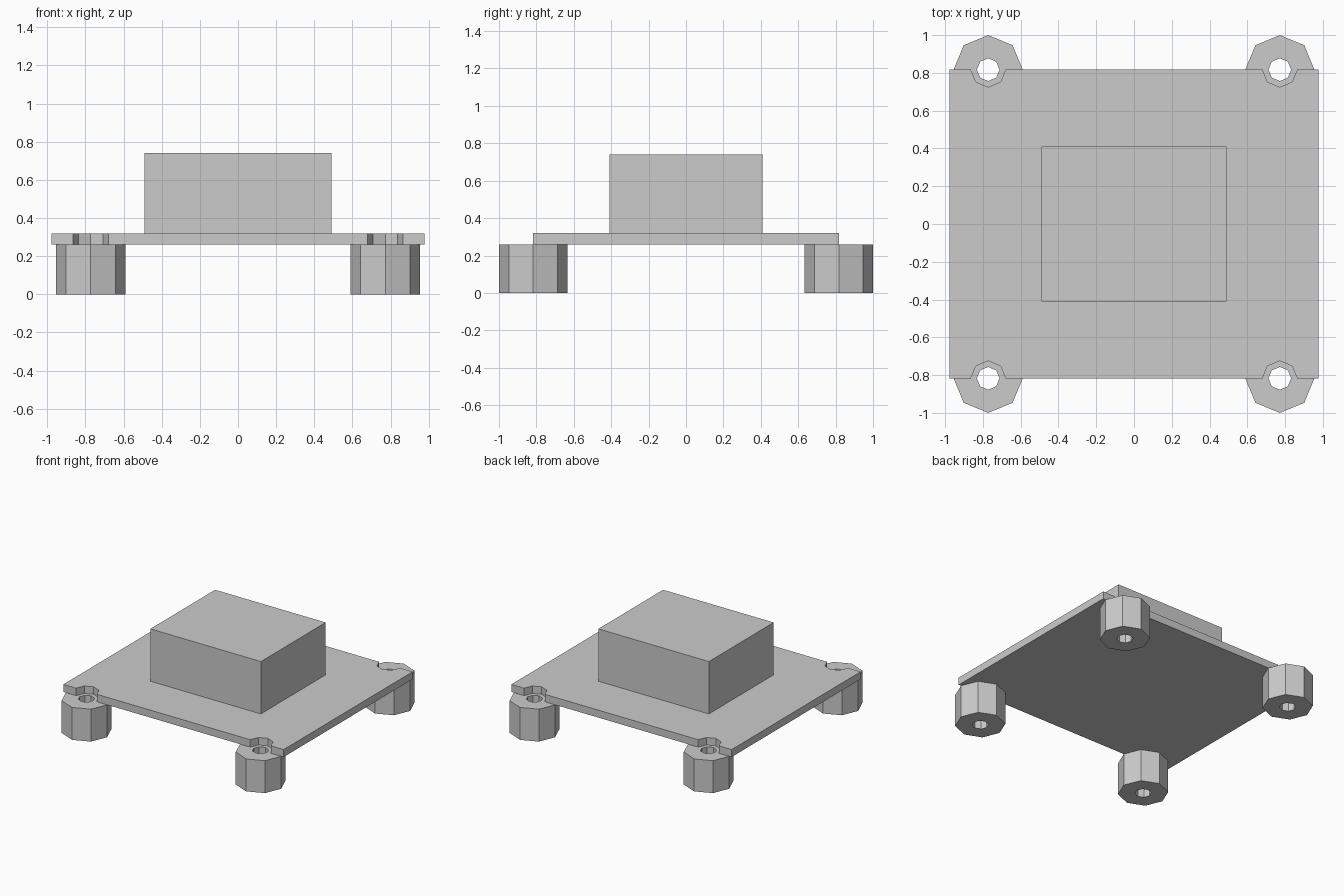
import bpy
import bmesh
from math import sin, cos, pi

cube = bpy.data.objects.get("Cube")
if cube:
    bpy.data.objects.remove(cube, do_unlink=True)

# Main dimensions
HALF_X, HALF_Y = 0.977, 0.817
POST_X, POST_Y = 0.772, 0.817
POST_TOP, BOARD_TOP, BLOCK_TOP = 0.26, 0.32, 0.74
POST_R, HOLE_R, NOTCH_R = 0.183, 0.06, 0.092
SIDES = 8

grey = bpy.data.materials.new("plain grey")
grey.use_nodes = True
grey.diffuse_color = (0.6, 0.6, 0.6, 1)
grey.node_tree.nodes["Principled BSDF"].inputs["Base Color"].default_value = (0.6, 0.6, 0.6, 1)


def finish(name, bm):
    bmesh.ops.recalc_face_normals(bm, faces=bm.faces)
    mesh = bpy.data.meshes.new(name)
    bm.to_mesh(mesh)
    bm.free()
    mesh.materials.append(grey)
    obj = bpy.data.objects.new(name, mesh)
    bpy.context.collection.objects.link(obj)
    return obj


def arc(cx, cy, radius, start, steps):
    """Points anticlockwise round an octagon, starting at a given corner."""
    angles = [2 * pi * (start + i) / SIDES for i in range(steps)]
    return [(cx + radius * cos(a), cy + radius * sin(a)) for a in angles]


def prism(name, outline, bottom, top):
    bm = bmesh.new()
    low = [bm.verts.new((x, y, bottom)) for x, y in outline]
    high = [bm.verts.new((x, y, top)) for x, y in outline]
    bm.faces.new(low)
    bm.faces.new(high)
    for i in range(len(outline)):
        j = (i + 1) % len(outline)
        bm.faces.new((low[i], low[j], high[j], high[i]))
    return finish(name, bm)


def hollow_post(name, cx, cy):
    """Octagonal post with a hole right through it."""
    bm = bmesh.new()
    rings = [[bm.verts.new((x, y, z)) for x, y in arc(cx, cy, r, 0, SIDES)]
             for r, z in ((POST_R, 0), (POST_R, POST_TOP), (HOLE_R, POST_TOP), (HOLE_R, 0))]
    for k, ring in enumerate(rings):
        above = rings[(k + 1) % len(rings)]
        for i in range(SIDES):
            j = (i + 1) % SIDES
            bm.faces.new((ring[i], ring[j], above[j], above[i]))
    return finish(name, bm)


# Board outline: front edge with two notches, then the same half turned round
front_edge = [(-HALF_X, -HALF_Y)]
for x in (-POST_X, POST_X):
    front_edge += reversed(arc(x, -POST_Y, NOTCH_R, 0, SIDES // 2 + 1))
front_edge.append((HALF_X, -HALF_Y))
prism("board", front_edge + [(-x, -y) for x, y in front_edge], POST_TOP, BOARD_TOP)

# Raised block in the middle
prism("block", [(-0.49, -0.41), (0.49, -0.41), (0.49, 0.41), (-0.49, 0.41)],
      BOARD_TOP, BLOCK_TOP)

# Four standoffs under the notches
for side, sx in (("left", 1), ("right", -1)):
    for end, sy in (("front", -1), ("back", 1)):
        hollow_post(f"{end}_{side}_standoff", sx * POST_X, sy * POST_Y)
